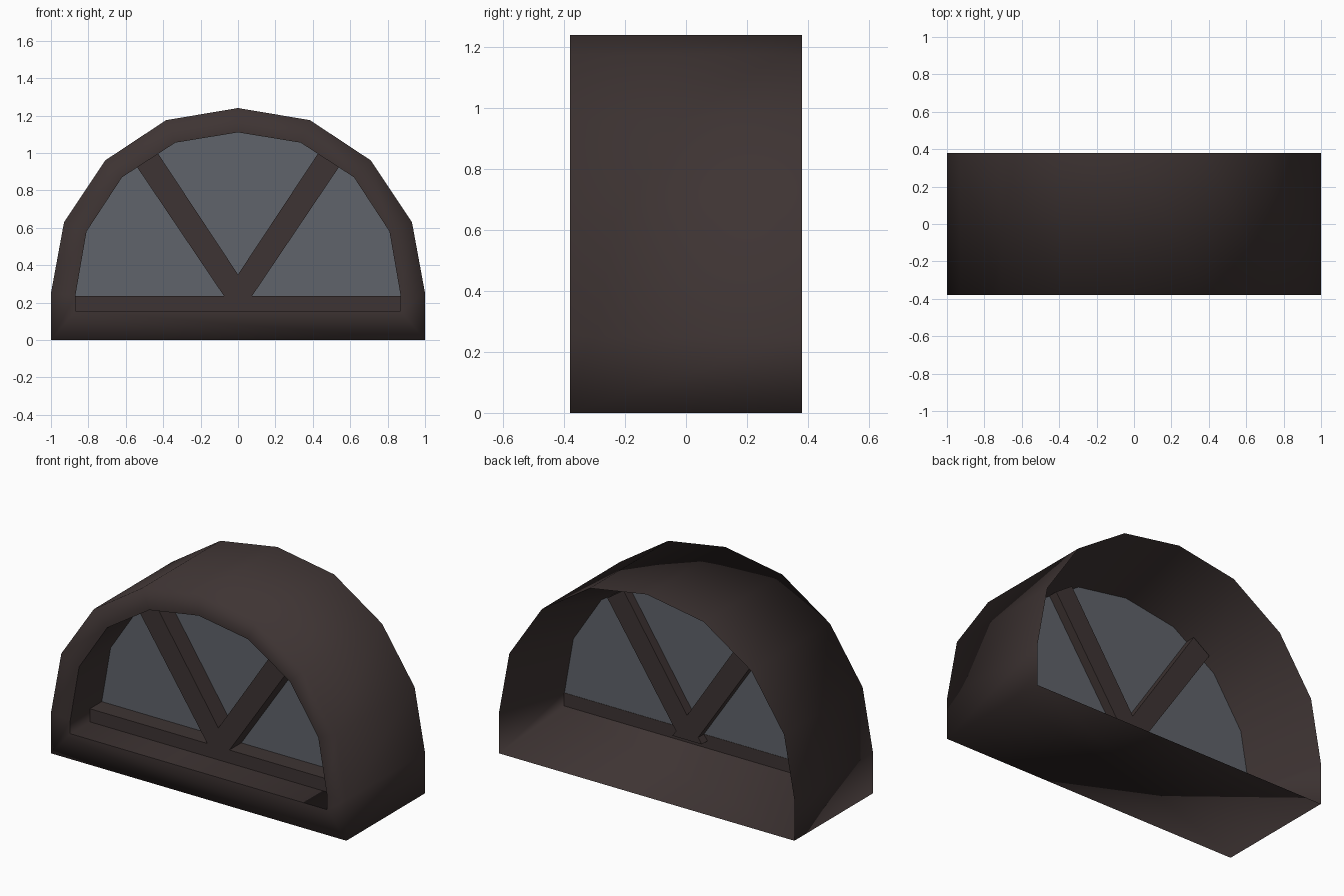
import bpy, bmesh

if "Cube" in bpy.data.objects:
    bpy.data.objects.remove(bpy.data.objects["Cube"])

def material(name, rgb):
    m = bpy.data.materials.new(name)
    m.diffuse_color = (*rgb, 1)
    m.use_nodes = True
    m.node_tree.nodes["Principled BSDF"].inputs["Base Color"].default_value = m.diffuse_color
    return m

BROWN = material("dark_brown", (0.048, 0.034, 0.033))
GLASS = material("grey_glass", (0.115, 0.125, 0.145))

def mirrored(half):
    """Left half profile, ending on the centre line, plus its mirror."""
    return half + [(-x, z) for x, z in reversed(half[:-1])]

OUTER = mirrored([(-1, 0), (-1, .25), (-.93, .63), (-.71, .96), (-.385, 1.175), (0, 1.24)])
INNER = mirrored([(-.87, .155), (-.87, .235), (-.81, .58), (-.62, .87), (-.335, 1.055), (0, 1.11)])

def finish(name, bm, mat):
    bmesh.ops.recalc_face_normals(bm, faces=bm.faces)
    me = bpy.data.meshes.new(name)
    bm.to_mesh(me)
    bm.free()
    me.materials.append(mat)
    ob = bpy.data.objects.new(name, me)
    bpy.context.collection.objects.link(ob)
    return ob

def prism(name, pts, y0, y1, mat):
    """Front-view polygon extruded along y."""
    bm = bmesh.new()
    face = bm.faces.new([bm.verts.new((x, y0, z)) for x, z in pts])
    ext = bmesh.ops.extrude_face_region(bm, geom=[face])
    bmesh.ops.translate(bm, vec=(0, y1 - y0, 0),
                        verts=[v for v in ext["geom"] if isinstance(v, bmesh.types.BMVert)])
    return finish(name, bm, mat)

# Arched frame: front face, straight reveal, and a funnel opening to the back rim
bm = bmesh.new()
rings = [[bm.verts.new((x, y, z)) for x, z in prof]
         for prof, y in ((OUTER, -.38), (INNER, -.38), (INNER, -.07), (OUTER, .38))]
n = len(OUTER)
for r in range(4):
    a, b = rings[r], rings[(r + 1) % 4]
    for i in range(n):
        j = (i + 1) % n
        bm.faces.new((a[i], a[j], b[j], b[i]))
for f in bm.faces:
    f.smooth = True
# crisp edges around the opening and the back rim, soft elsewhere
for r in (1, 2, 3):
    for i in range(n):
        bm.edges.get((rings[r][i], rings[r][(i + 1) % n])).smooth = False
finish("arched_frame", bm, BROWN)

# Glass pane
prism("glass_pane", INNER[1:-1], -.075, -.067, GLASS)

# Bottom bar and the V-shaped glazing bars
prism("bottom_bar", [(-.87, .155), (.87, .155), (.87, .235), (-.87, .235)], -.19, -.065, BROWN)
for side, s in (("left", -1), ("right", 1)):
    pts = [(0, .2), (.10, .2), (.075, .235), (.54, .925), (.43, 1.0), (0, .35)]
    prism(side + "_glazing_bar", [(s * x, z) for x, z in pts], -.19, -.01, BROWN)
